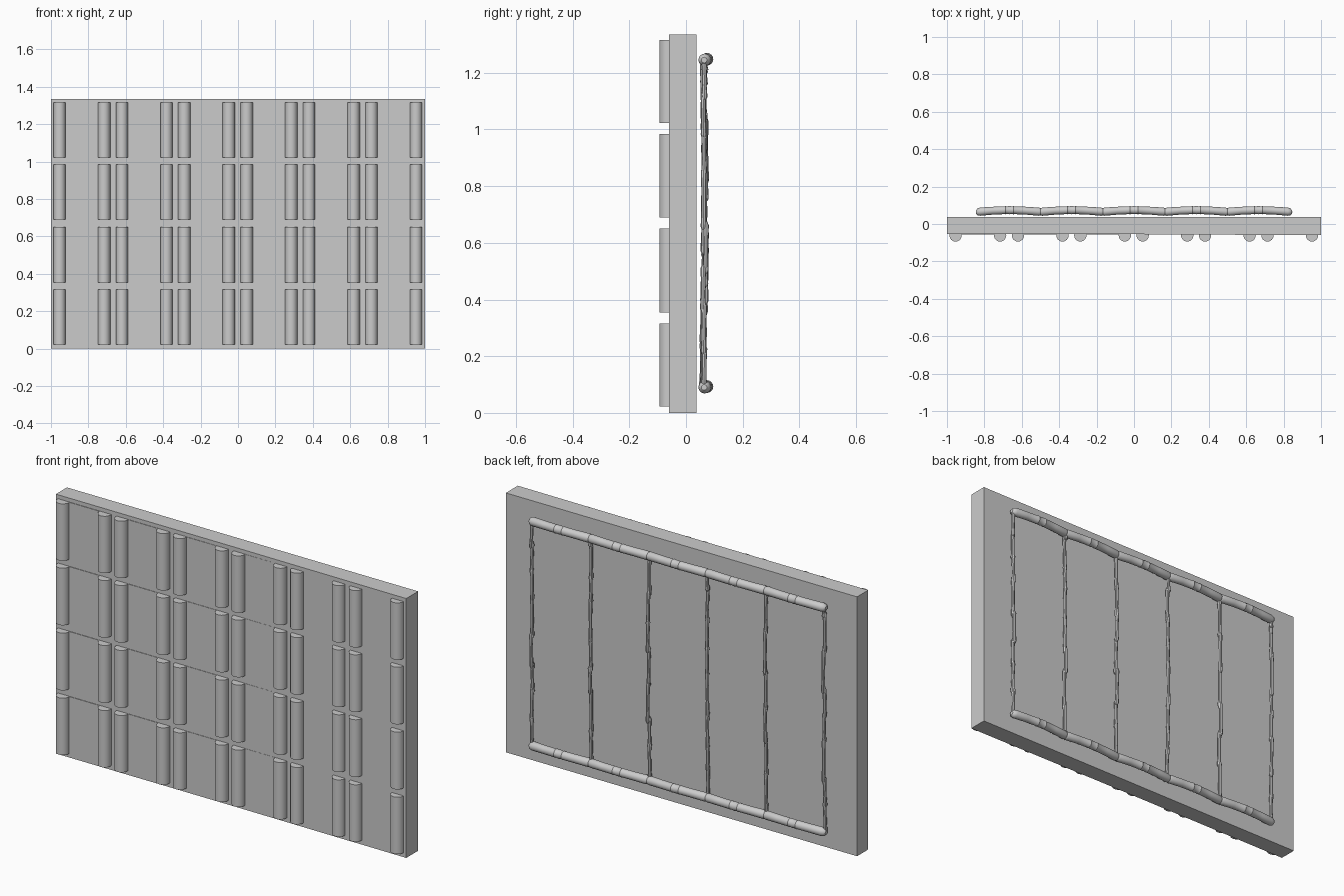
import bpy, bmesh, math, random
from mathutils import Vector

if "Cube" in bpy.data.objects:
    bpy.data.objects.remove(bpy.data.objects["Cube"])
random.seed(4)

SIDES = 12


def finish(name, bm, smooth=True):
    bmesh.ops.recalc_face_normals(bm, faces=bm.faces)
    me = bpy.data.meshes.new(name)
    bm.to_mesh(me)
    bm.free()
    ob = bpy.data.objects.new(name, me)
    bpy.context.collection.objects.link(ob)
    if smooth:
        bpy.ops.object.select_all(action='DESELECT')
        ob.select_set(True)
        bpy.context.view_layer.objects.active = ob
        bpy.ops.object.shade_smooth_by_angle(angle=math.radians(40))
    return ob


def prism(bm, outline, z0, z1):
    """Extrude an xy outline between two heights."""
    low = [bm.verts.new((x, y, z0)) for x, y in outline]
    high = [bm.verts.new((x, y, z1)) for x, y in outline]
    n = len(outline)
    bm.faces.new(low)
    bm.faces.new(high)
    for i in range(n):
        j = (i + 1) % n
        bm.faces.new((low[i], low[j], high[j], high[i]))


def tube(bm, path, axis, sides=SIDES):
    """Capped tube through (centre, radius) pairs, rings square to x or z."""
    u = Vector((0, 1, 0))
    v = Vector((0, 0, 1)) if axis == 'x' else Vector((1, 0, 0))
    rings = []
    for c, r in path:
        rings.append([bm.verts.new(Vector(c) + u * r * math.cos(a) + v * r * math.sin(a))
                      for a in (math.tau * k / sides for k in range(sides))])
    for a, b in zip(rings, rings[1:]):
        for k in range(sides):
            j = (k + 1) % sides
            bm.faces.new((a[k], a[j], b[j], b[k]))
    bm.faces.new(rings[0])
    bm.faces.new(rings[-1])


def rect(x0, x1, y0, y1):
    return [(x0, y0), (x1, y0), (x1, y1), (x0, y1)]


# Wall slab, its face leaning slightly forward towards the right
bm = bmesh.new()
prism(bm, [(-1, -0.0535), (0, -0.0545), (1, -0.060), (1, 0.037), (-1, 0.037)], 0, 1.335)
finish("wall_slab", bm, False)

# Front: grid of thin panels, each flanked by two round posts
rows = [(0.022, 0.315), (0.355, 0.650), (0.690, 0.984), (1.022, 1.315)]
bays = [-0.835 + 0.3335 * i for i in range(6)]
panels, posts = bmesh.new(), bmesh.new()
for z0, z1 in rows:
    for cx in bays:
        prism(panels, rect(cx - 0.12, cx + 0.12, -0.0565, -0.04), z0, z1)
        for px in (cx - 0.119, cx + 0.119):
            ring = [(px + 0.033 * math.cos(t), -0.060 + 0.034 * math.sin(t))
                    for t in (math.tau * k / 24 for k in range(24))]
            prism(posts, ring, z0, z1)
finish("front_panels", panels, False)
finish("front_posts", posts)

# Back: bowed cane rails, rounded at both ends with a knuckle in the middle
profile = [(0, 0.010), (0.02, 0.018), (0.06, 0.022), (0.25, 0.021), (0.43, 0.021),
           (0.44, 0.0225), (0.455, 0.020), (0.50, 0.022), (0.545, 0.020), (0.56, 0.0225),
           (0.57, 0.021), (0.75, 0.021), (0.94, 0.022), (0.98, 0.018), (1, 0.010)]
STEP = 0.333
for name, z in (("top_rail", 1.245), ("bottom_rail", 0.09)):
    bm = bmesh.new()
    for i in range(5):
        x0 = -0.8325 + STEP * i
        path = []
        for t, r in profile:
            s = -0.012 + t * (STEP + 0.024)
            bow = 0.010 * math.sin(math.pi * t)
            path.append(((x0 + s, 0.064 + bow, z + 0.3 * bow), r))
        tube(bm, path, 'x', 16)
    finish(name, bm)

# Back: knotty upright twigs made of overlapping tapered lengths
for i in range(6):
    bm = bmesh.new()
    cx = -0.8325 + STEP * i
    z = 0.085
    while z < 1.245:
        end = min(z + random.uniform(0.14, 0.24), 1.25)
        ox, oy = random.uniform(-.004, .004), random.uniform(-.005, .005)
        path = []
        for t, r in ((0, .006), (.06, .0105), (.35, .008), (.7, .0085), (.93, .010), (1, .005)):
            h = z + t * (end - z)
            y = 0.063 + 0.004 * math.sin((1.25 - h) * 3.2) + oy
            path.append(((cx + ox * (1 - t), y, h), r))
        tube(bm, path, 'z', 8)
        if end >= 1.25:
            break
        z = end - 0.03
    finish("upright_twig_%d" % (i + 1), bm)
